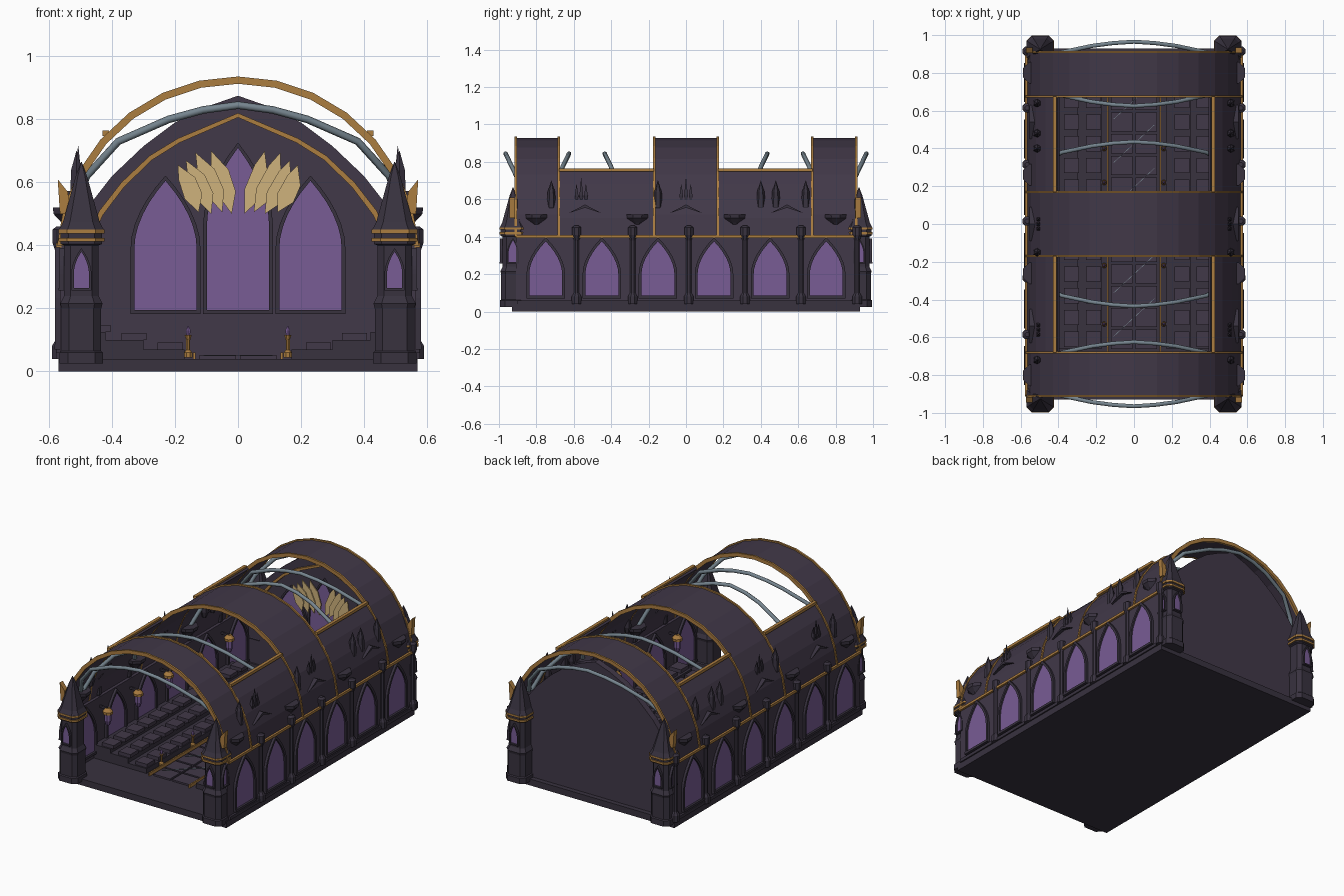
import bpy, bmesh, math
from mathutils import Vector

cube = bpy.data.objects.get("Cube")
if cube:
    bpy.data.objects.remove(cube)


def material(name, code):
    def lin(c):
        return c / 12.92 if c <= 0.04045 else ((c + 0.055) / 1.055) ** 2.4
    col = [lin(int(code[i:i + 2], 16) / 255) for i in (0, 2, 4)] + [1]
    m = bpy.data.materials.new(name)
    m.diffuse_color = col
    m.use_nodes = True
    m.node_tree.nodes["Principled BSDF"].inputs["Base Color"].default_value = col
    return m


STONE = material("plum stone", "413848")
DARK = material("dark stone", "38323f")
GOLD = material("gold", "ab7d40")
PALE = material("pale gold", "cfb27c")
GLASS = material("violet glass", "785c95")
STEEL = material("blue steel", "76858f")

parts = {}


def part(name, mat):
    return parts.setdefault(name, (bmesh.new(), mat))[0]


def loft(bm, rings):
    # Closed solid through matching rings of points
    rows = [[bm.verts.new(p) for p in r] for r in rings]
    n = len(rows[0])
    for a, b in zip(rows, rows[1:]):
        for i in range(n):
            j = (i + 1) % n
            bm.faces.new((a[i], a[j], b[j], b[i]))
    bm.faces.new(rows[0])
    bm.faces.new(rows[-1])


def prism(bm, pts, axis, a, b):
    # Outline extruded along one axis
    place = {"x": lambda u, v, d: (d, u, v), "y": lambda u, v, d: (u, d, v),
             "z": lambda u, v, d: (u, v, d)}[axis]
    loft(bm, [[place(u, v, d) for u, v in pts] for d in (a, b)])


def box(bm, x0, x1, y0, y1, z0, z1):
    prism(bm, [(x0, y0), (x1, y0), (x1, y1), (x0, y1)], "z", z0, z1)


def turned(bm, x, y, profile, n=8):
    # Stacked rings of (radius, height)
    loft(bm, [[(x + r * math.cos(math.tau * (i + 0.5) / n),
                y + r * math.sin(math.tau * (i + 0.5) / n), z) for i in range(n)]
              for r, z in profile])


def lancet(c, w, z0, spring, top, n=6):
    # Pointed window outline, open at the bottom
    side = [(w, z0)] + [(w * (1 - (i / n) ** 1.9), spring + (top - spring) * i / n)
                        for i in range(n)]
    return [(c + u, v) for u, v in side] + [(c, top)] + [(c - u, v) for u, v in side[::-1]]


def window(glass, frame, axis, c, w, z0, spring, top, face, out, t=0.015):
    prism(part(glass, GLASS), lancet(c, w, z0, spring, top), axis, face, face + out * 0.005)
    ring = (lancet(c, w + t, z0, spring, top + t * 1.4)
            + lancet(c, w, z0, spring, top)[::-1])
    bm = part(frame, DARK)
    prism(bm, ring, axis, face - out * 0.002, face + out * 0.015)
    sill = [(c - w - t, z0 - t), (c + w + t, z0 - t), (c + w + t, z0), (c - w - t, z0)]
    prism(bm, sill, axis, face - out * 0.002, face + out * 0.018)


def arc(r, a0, a1, n):
    return [(r * math.cos(math.radians(a0 + (a1 - a0) * i / n)),
             0.36 + r * math.sin(math.radians(a0 + (a1 - a0) * i / n))) for i in range(n + 1)]


def vault(bm, r0, r1, a0, a1, n, y0, y1):
    prism(bm, arc(r1, a0, a1, n) + arc(r0, a0, a1, n)[::-1], "y", y0, y1)


# Floor slab
box(part("base", DARK), -0.57, 0.57, -0.93, 0.93, 0, 0.04)

# Vaulted roof: three full bands and lower flanks between them
roof = part("roof", STONE)
trim = part("roof_trim", GOLD)
for y0, y1 in ((-0.91, -0.68), (-0.17, 0.17), (0.675, 0.91)):
    vault(roof, 0.555, 0.568, 4, 176, 14, y0, y1)
    for y in (y0, y1):
        vault(trim, 0.553, 0.576, 4, 176, 14, y - 0.006, y + 0.006)
for y0, y1 in ((-0.68, -0.17), (0.17, 0.675)):
    for a in (4, 135.4):
        vault(roof, 0.555, 0.568, a, a + 40.6, 4, y0, y1)
    for s in (-1, 1):
        box(trim, s * 0.42 - 0.01, s * 0.42 + 0.01, y0, y1, 0.748, 0.765)

# Side walls with pointed windows, pillars and roof ornaments
for s in (-1, 1):
    box(part("side_walls", STONE), s * 0.535, s * 0.565, -0.91, 0.91, 0.04, 0.4)
    box(trim, s * 0.56, s * 0.578, -0.91, 0.91, 0.393, 0.408)
    box(part("plinths", DARK), s * 0.55, s * 0.578, -0.9, 0.9, 0.04, 0.06)
    for i in range(6):
        y = -0.75 + 0.3 * i
        window("side_glass", "side_frames", "x", y, 0.088, 0.085, 0.2, 0.375, s * 0.565, s)
        window("inner_glass", "inner_frames", "x", y, 0.088, 0.085, 0.2, 0.375, s * 0.535, -s)
        turned(part("pillars", DARK), s * 0.565, y + 0.165,
               [(0.028, 0.04), (0.028, 0.08), (0.015, 0.1), (0.015, 0.38),
                (0.026, 0.41), (0.026, 0.45), (0.012, 0.46)])
        # Wall lanterns inside
        turned(part("lantern_glass", GLASS), s * 0.48, y + 0.15,
               [(0.012, 0.24), (0.022, 0.27), (0.022, 0.31)])
        turned(part("lantern_caps", GOLD), s * 0.48, y + 0.15,
               [(0.03, 0.31), (0.03, 0.325), (0.012, 0.345)])
        box(part("lantern_arms", DARK), s * 0.48, s * 0.54, y + 0.144, y + 0.156, 0.335, 0.347)
    for y in (-0.8, -0.26, 0.26, 0.8):
        turned(part("bowls", DARK), s * 0.53, y,
               [(0.015, 0.45), (0.035, 0.475), (0.06, 0.5), (0.062, 0.52)])
    for y in (-0.54, 0, 0.54):
        prism(part("chevrons", DARK), [(y - 0.09, 0.525), (y, 0.555), (y + 0.09, 0.525),
                                       (y, 0.572)], "x", s * 0.52, s * 0.553)
    for y in (-0.72, -0.15, 0.4, 0.48, 0.64):
        turned(part("spikes", DARK), s * 0.512, y,
               [(0.012, 0.52), (0.024, 0.56), (0.02, 0.64), (0.001, 0.7)], 6)
    for y in (-0.56, 0):
        for d, z in ((-0.025, 0.68), (0, 0.715), (0.025, 0.68)):
            turned(part("spikes", DARK), s * 0.507, y + d,
                   [(0.006, 0.58), (0.014, 0.62), (0.001, z)], 4)

# Rear wall with gold arch and three tall windows
wall = [(0.53, 0.42), (0.47, 0.53), (0.4, 0.62), (0.3, 0.715), (0.2, 0.79), (0.1, 0.84)]
outline = [(0.53, 0.04)] + wall + [(0, 0.875)]
mirrored = outline + [(-x, z) for x, z in outline[-2::-1]]
prism(part("rear_wall", STONE), mirrored, "y", 0.86, 0.9)
band = [(0.49, 0.4), (0.44, 0.51), (0.37, 0.6), (0.28, 0.685), (0.19, 0.74), (0, 0.82)]
band += [(-x, z) for x, z in band[-2::-1]]
prism(part("rear_arch", GOLD), band + [(x * 0.975, z - 0.014) for x, z in band[::-1]],
      "y", 0.842, 0.862)
for c, spring, top in ((-0.23, 0.39, 0.605), (0, 0.46, 0.71), (0.23, 0.39, 0.605)):
    window("rear_glass", "rear_frames", "y", c, 0.099, 0.195, spring, top, 0.86, -1, 0.012)

# Feathered emblem before the rear windows
for s in (-1, 1):
    for k, (bx, bz, tx, tz) in enumerate(((0.02, 0.5, 0.085, 0.7), (0.05, 0.505, 0.135, 0.695),
                                          (0.085, 0.5, 0.165, 0.67), (0.125, 0.505, 0.19, 0.655))):
        b, t = Vector((s * bx, bz)), Vector((s * tx, tz))
        side = Vector((t.y - b.y, b.x - t.x)).normalized() * 0.034
        leaf = [b, b.lerp(t, 0.3) + side, b.lerp(t, 0.65) + side, t,
                b.lerp(t, 0.75) - side * 0.5, b.lerp(t, 0.35) - side * 0.7]
        y = 0.83 - 0.007 * k
        prism(part("emblem_feathers", PALE), leaf, "y", y, y + 0.006)


# Corner towers with chamfered square plan
def square(x, y, h, z):
    c = h * 0.62
    return [(x + u, y + v, z) for u, v in ((h, -c), (h, c), (c, h), (-c, h),
                                           (-h, c), (-h, -c), (-c, -h), (c, -h))]


def tower(name, mat, x, y, profile):
    loft(part(name, mat), [square(x, y, h, z) for h, z in profile])


for sx in (-1, 1):
    for sy in (-1, 1):
        x, y = sx * 0.497, sy * 0.925
        tower("towers", DARK, x, y, [(0.069, 0.025), (0.069, 0.06), (0.063, 0.065), (0.063, 0.2),
                                     (0.067, 0.215), (0.055, 0.24), (0.055, 0.4), (0.066, 0.405),
                                     (0.066, 0.44)])
        tower("tower_roofs", DARK, x, y, [(0.072, 0.448), (0.058, 0.475), (0.018, 0.62),
                                          (0.001, 0.665)])
        for z in (0.412, 0.438):
            tower("tower_bands", GOLD, x, y, [(0.073, z), (0.073, z + 0.012)])
        window("tower_glass", "tower_frames", "y", x, 0.024, 0.265, 0.31, 0.38,
               y + sy * 0.055, sy, 0.008)
        window("tower_glass", "tower_frames", "x", y, 0.024, 0.265, 0.31, 0.38,
               x + sx * 0.055, sx, 0.008)
        prism(part("tower_fins", GOLD), [(sx * 0.53, 0.5), (sx * 0.565, 0.5), (sx * 0.572, 0.61),
                                         (sx * 0.54, 0.57)], "y", y - 0.02, y + 0.01)

# Tiered seating on both sides of the aisle
for s in (-1, 1):
    for x0, z in ((0.17, 0.07), (0.3, 0.1), (0.42, 0.125)):
        box(part("tiers", DARK), s * x0, s * 0.535, -0.66, 0.7, 0.04, z)
for x, z in ((-0.445, 0.125), (-0.33, 0.1), (-0.215, 0.07), (0.255, 0.07), (0.37, 0.1), (0.475, 0.125)):
    for i in range(12):
        y = -0.61 + 0.115 * i
        box(part("seats", STONE), x - 0.04, x + 0.04, y - 0.04, y + 0.04, z, z + 0.022)

# Aisle tiles, inlays, gold edging and candle posts
for i in range(12):
    y = -0.61 + 0.115 * i
    for x in (-0.065, 0.065):
        box(part("aisle_tiles", STONE), x - 0.058, x + 0.058, y - 0.051, y + 0.051, 0.04, 0.05)
    if i % 2:
        prism(part("aisle_inlays", STEEL), [(-0.11, y - 0.1), (-0.106, y - 0.1), (0.11, y + 0.1),
                                            (0.106, y + 0.1)], "z", 0.05, 0.053)
for s in (-1, 1):
    box(part("aisle_edging", GOLD), s * 0.135, s * 0.143, -0.68, 0.68, 0.04, 0.06)
    for y in (-0.53, -0.22, 0.22, 0.4):
        turned(part("candle_posts", GOLD), s * 0.158, y,
               [(0.014, 0.045), (0.014, 0.06), (0.007, 0.068), (0.007, 0.1), (0.012, 0.115)])
        turned(part("candle_flames", GLASS), s * 0.158, y,
               [(0.006, 0.115), (0.009, 0.13), (0.001, 0.145)], 6)

for name, (bm, mat) in parts.items():
    bmesh.ops.recalc_face_normals(bm, faces=bm.faces)
    me = bpy.data.meshes.new(name)
    bm.to_mesh(me)
    bm.free()
    me.materials.append(mat)
    bpy.context.collection.objects.link(bpy.data.objects.new(name, me))

# Leaning steel ribs
half = [(0.535, 0.48), (0.48, 0.62), (0.38, 0.73), (0.22, 0.8), (0.11, 0.83), (0, 0.845)]
path = half + [(-x, z) for x, z in half[-2::-1]]
curve = bpy.data.curves.new("steel_ribs", "CURVE")
curve.dimensions = "3D"
curve.bevel_depth = 0.012
curve.bevel_resolution = 1
curve.use_fill_caps = True
curve.materials.append(STEEL)
for yc, lean in ((-0.965, 1), (-0.625, -1), (-0.435, 1), (0.435, -1), (0.625, 1), (0.965, -1)):
    spline = curve.splines.new("POLY")
    spline.points.add(len(path) - 1)
    for p, (x, z) in zip(spline.points, path):
        p.co = (x, yc + lean * (0.845 - z) * 0.48, z, 1)
bpy.context.collection.objects.link(bpy.data.objects.new("steel_ribs", curve))
